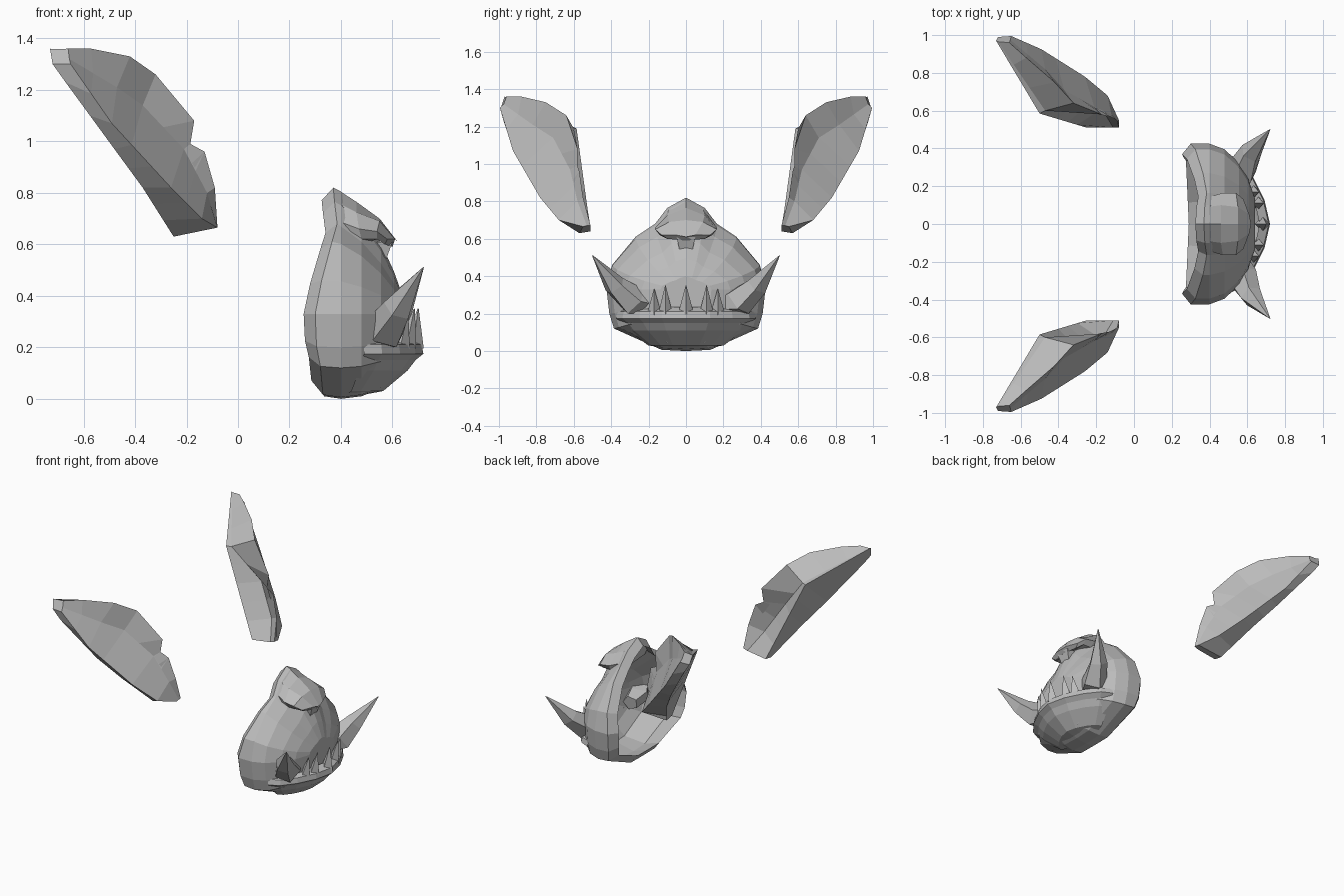
import bpy
import bmesh
from math import cos, sin, tau
from mathutils import Vector

default_cube = bpy.data.objects.get("Cube")
if default_cube:
    bpy.data.objects.remove(default_cube, do_unlink=True)

grey = bpy.data.materials.new("stone_grey")
grey.use_nodes = True
grey.diffuse_color = (0.5, 0.5, 0.5, 1)
grey.node_tree.nodes["Principled BSDF"].inputs["Base Color"].default_value = (0.5, 0.5, 0.5, 1)


def loft(name, rows, closed=True, caps=True):
    """Skin rows of points with flat faces, optionally closing both ends."""
    bm = bmesh.new()
    grid = [[bm.verts.new(p) for p in row] for row in rows]
    count = len(rows[0])
    for a, b in zip(grid, grid[1:]):
        for i in range(count if closed else count - 1):
            j = (i + 1) % count
            bm.faces.new((a[i], a[j], b[j], b[i]))
    if caps:
        bm.faces.new(grid[0][::-1])
        bm.faces.new(grid[-1])
    bmesh.ops.remove_doubles(bm, verts=bm.verts[:], dist=0.0005)
    bmesh.ops.recalc_face_normals(bm, faces=bm.faces[:])
    mesh = bpy.data.meshes.new(name)
    bm.to_mesh(mesh)
    bm.free()
    mesh.materials.append(grey)
    obj = bpy.data.objects.new(name, mesh)
    bpy.context.collection.objects.link(obj)


def mirrored(half):
    """Close a half ring whose first and last points lie on the centre plane."""
    return half + [(x, -y, z) for x, y, z in half[-2:0:-1]]


def horn(name, path, radii, sides=5):
    """Tapered faceted spike following a path."""
    path = [Vector(p) for p in path]
    rows = []
    for i, p in enumerate(path):
        j = min(i, len(path) - 2)
        turn = (path[j + 1] - path[j]).to_track_quat("Z", "Y")
        rows.append([p + turn @ Vector((radii[i] * cos(tau * k / sides),
                                        radii[i] * sin(tau * k / sides), 0))
                     for k in range(sides)])
    loft(name, rows)


def rail(keys):
    """Lengthwise line given at key rows, straight in between."""
    points = []
    stops = sorted(keys)
    for a, b in zip(stops, stops[1:]):
        start, end = Vector(keys[a]), Vector(keys[b])
        points += [start.lerp(end, i / (b - a)) for i in range(b - a)]
    return points + [Vector(keys[stops[-1]])]


# Muzzle shell: half section of (rim depth, y, z), scaled along the depth
section = [(.325, 0, .82), (.33, .1, .765), (.34, .165, .68), (.32, .27, .61), (.28, .395, .46),
           (.255, .425, .33), (.26, .41, .2), (.275, .385, .12), (.285, .13, .006), (.29, 0, 0)]
middle = .33
# follows rim, depth, width scale, upper scale, lower scale: inside first, then outside
steps = [(0, .615, .3, .12, .4), (0, .585, .53, .31, .62), (0, .535, .72, .53, .83),
         (0, .4, .95, .93, .92), (1, 0, .87, .9, .8),
         (1, .045, 1, 1, .97), (0, .4, 1, .97, 1), (0, .48, .93, .8, .97),
         (0, .555, .76, .56, .88), (0, .605, .56, .34, .66), (0, .64, .32, .14, .42)]
rings = []
for follows, depth, wide, upper, lower in steps:
    half = []
    for rim, y, z in section:
        rise = z - middle
        half.append((depth + rim * follows, y * wide,
                     middle + rise * (upper if rise > 0 else lower)))
    rings.append(mirrored(half))
loft("muzzle_shell", rings)

# Nose: blunt hexagonal wedge overhanging the muzzle
loft("nose", [
    mirrored([(.39, 0, .81), (.39, .09, .76), (.39, .14, .69), (.41, .14, .64), (.42, 0, .62)]),
    mirrored([(.46, 0, .765), (.46, .1, .725), (.47, .165, .66), (.48, .14, .62), (.48, 0, .6)]),
    mirrored([(.55, 0, .7), (.55, .09, .69), (.54, .165, .65), (.54, .14, .62), (.54, 0, .62)]),
    mirrored([(.62, 0, .61), (.61, .05, .62), (.58, .13, .62), (.57, .1, .6), (.6, 0, .59)]),
])

# Septum wedge under the nose
loft("septum", [[(x, y, z) for x, y in ((.5, -w), (front, -w), (front, w), (.5, w))]
                for z, w, front in ((.61, .05, .6), (.54, .035, .575))])

# Lower jaw: lip ledge and chin swept round one arc
arc = [(.49, .375), (.56, .34), (.63, .25), (.69, .13), (.72, 0)]
arc += [(x, -y) for x, y in arc[-2::-1]]
jaw_rows = []
for scale, height in ((.84, .235), (.98, .21), (1, .175), (.91, .15),
                      (.82, .11), (.54, .03), (.3, .015)):
    jaw_rows.append([(.38 + (x - .38) * scale, y * scale, height) for x, y in arc])
loft("lower_jaw", jaw_rows, closed=False, caps=False)

# Ear rails from the tip down to the base, with a notch in the ridge
ridge = [(-.66, -.96, 1.36), (-.57, -.88, 1.36), (-.42, -.75, 1.33), (-.32, -.64, 1.26),
         (-.17, -.58, 1.08), (-.185, -.58, .99), (-.13, -.57, .96), (-.09, -.55, .82),
         (-.08, -.51, .67)]
crease = rail({0: (-.655, -.975, 1.32), 2: (-.47, -.82, 1.21), 3: (-.37, -.71, 1.14),
               5: (-.21, -.62, .97), 7: (-.12, -.58, .8), 8: (-.08, -.53, .67)})
keel = rail({0: (-.65, -.995, 1.3), 2: (-.49, -.925, 1.07), 5: (-.26, -.78, .82),
             7: (-.14, -.68, .7), 8: (-.08, -.55, .665)})
rear = rail({0: (-.72, -.99, 1.3), 1: (-.67, -.975, 1.23), 3: (-.48, -.85, .97),
             5: (-.37, -.74, .82), 8: (-.25, -.57, .63)})
back_edge = rail({0: (-.73, -.97, 1.36), 3: (-.5, -.585, 1.19), 8: (-.25, -.51, .64)})
groove = rail({0: (-.72, -.965, 1.358), 3: (-.47, -.6, 1.19), 5: (-.29, -.67, .97),
               7: (-.17, -.61, .77), 8: (-.11, -.51, .66)})

for side, label in ((1, "right"), (-1, "left")):
    loft(label + "_ear", [[(x, y * side, z) for x, y, z in row]
                          for row in zip(ridge, crease, keel, rear, back_edge, groove)])
    # Tusk sweeping out and up from the corner of the mouth
    horn(label + "_tusk",
         [(.55, -.18 * side, .25), (.57, -.28 * side, .265),
          (.62, -.38 * side, .35), (.72, -.5 * side, .51)],
         (.05, .085, .06, .002))
    # Side teeth
    for y, x, top in ((.11, .665, .35), (.17, .64, .33)):
        horn(label + "_tooth", [(x - .01, -y * side, .2), (x + .02, -y * side, top)],
             (.038, .002), 4)

# Centre tooth
horn("centre_tooth", [(.68, 0, .2), (.7, 0, .35)], (.042, .002), 4)
